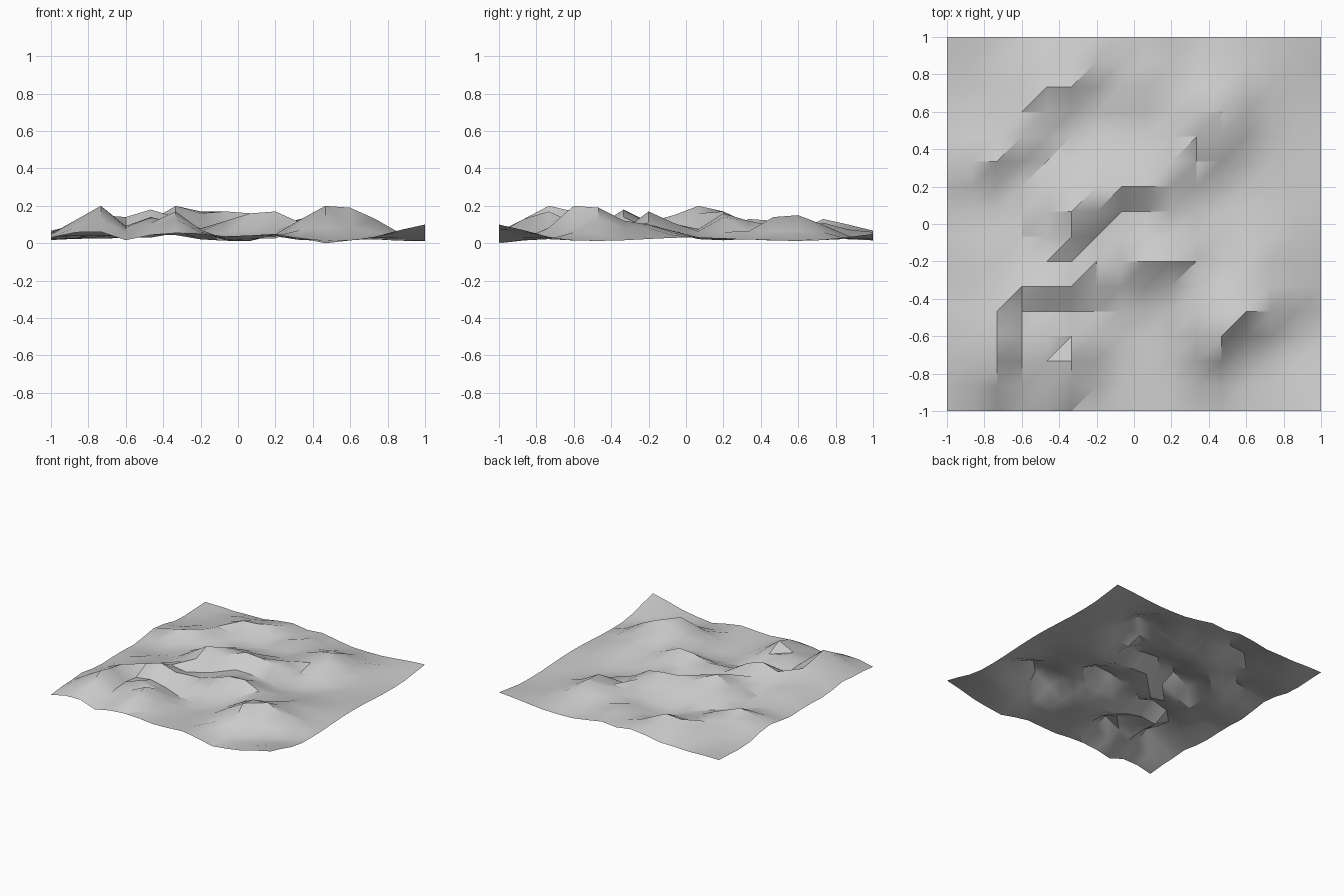
import bpy, bmesh, math
from mathutils import Vector

cube = bpy.data.objects.get("Cube")
if cube:
    bpy.data.objects.remove(cube, do_unlink=True)

CELLS = 15
STEP = 2 / CELLS

# Crest points as (column, row, height in hundredths), grouped by ridge
RIDGES = {
    "central": [(5, 8, 20), (5, 7, 15), (6, 8, 16), (6, 9, 17), (7, 9, 17), (8, 9, 16), (9, 9, 14), (9, 10, 12)],
    "middle_spur": [(7, 6, 12), (8, 6, 16), (9, 6, 17), (10, 6, 11)],
    "south_east": [(11, 3, 20), (11, 4, 18), (12, 4, 19), (13, 4, 13)],
    "south_west": [(2, 1, 13), (2, 2, 20), (2, 3, 17), (2, 4, 15), (4, 3, 14), (5, 2, 17), (5, 1, 13)],
    "west": [(3, 5, 14), (4, 5, 18), (5, 5, 14), (2, 6, 11)],
    "north_east": [(9, 12, 9), (10, 12, 13), (11, 12, 15), (11, 11, 14)],
    "north_west": [(1, 10, 10), (2, 10, 13), (3, 11, 12)],
    "north": [(3, 12, 9), (4, 13, 12), (5, 13, 13), (6, 14, 10), (8, 13, 11)],
    "knolls": [(12, 6, 10), (13, 6, 8), (15, 0, 10)],
    "rim": [(0, 3, 6), (8, 15, 6), (6, 0, 5), (9, 0, 5), (15, 15, 5)],
}
CRESTS = [p for ridge in RIDGES.values() for p in ridge]
DOWNHILL = Vector((1, -1)).normalized()


def height(col, row):
    """Highest slope at a grid point: long to the north-west, steep to the south-east."""
    base = 0.022 + 0.01 * math.sin(col * 0.9 + 1) * math.cos(row * 0.8)
    top = base
    for c, r, h in CRESTS:
        offset = Vector((col - c, row - r))
        reach = 1.95 - 0.6 * offset.normalized().dot(DOWNHILL)
        falloff = max(0, 1 - offset.length / reach)
        top = max(top, base + (h / 100 - base) * falloff)
    return top


# Terrain sheet, every cell split along the same diagonal
bm = bmesh.new()
grid = [[bm.verts.new((c * STEP - 1, r * STEP - 1, height(c, r)))
         for c in range(CELLS + 1)] for r in range(CELLS + 1)]
for r in range(CELLS):
    for c in range(CELLS):
        a, b = grid[r][c], grid[r][c + 1]
        d, e = grid[r + 1][c], grid[r + 1][c + 1]
        bm.faces.new((a, b, e))
        bm.faces.new((a, e, d))

# Press the deepest hollow down to the floor
min(bm.verts, key=lambda v: v.co.z).co.z = 0
mesh = bpy.data.meshes.new("terrain")
bm.to_mesh(mesh)
bm.free()
terrain = bpy.data.objects.new("terrain", mesh)
bpy.context.collection.objects.link(terrain)

# Plain grey ground colour
ground = bpy.data.materials.new("ground_grey")
ground.use_nodes = True
colour = (0.6, 0.6, 0.6, 1)
ground.diffuse_color = colour
ground.node_tree.nodes["Principled BSDF"].inputs["Base Color"].default_value = colour
mesh.materials.append(ground)

# Smooth slopes with sharp crests
bpy.ops.object.select_all(action="DESELECT")
terrain.select_set(True)
bpy.context.view_layer.objects.active = terrain
bpy.ops.object.shade_smooth_by_angle(angle=math.radians(30))
